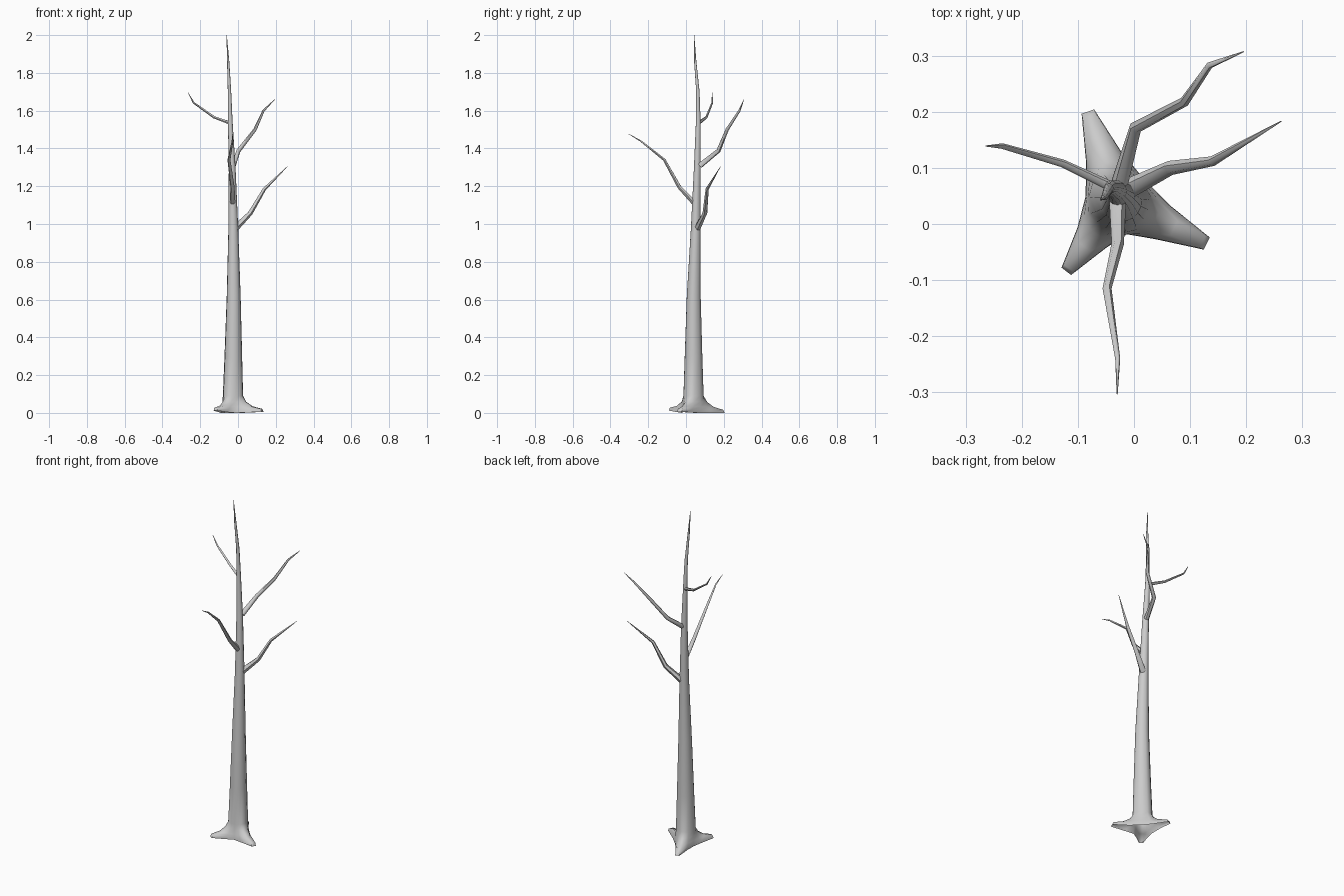
import bpy, bmesh, math
from mathutils import Vector

if "Cube" in bpy.data.objects:
    bpy.data.objects.remove(bpy.data.objects["Cube"])


def finish(bm, name, angle):
    bmesh.ops.recalc_face_normals(bm, faces=bm.faces)
    me = bpy.data.meshes.new(name)
    bm.to_mesh(me)
    bm.free()
    ob = bpy.data.objects.new(name, me)
    bpy.context.collection.objects.link(ob)
    bpy.ops.object.select_all(action='DESELECT')
    ob.select_set(True)
    bpy.context.view_layer.objects.active = ob
    bpy.ops.object.shade_smooth_by_angle(angle=math.radians(angle))
    return ob


def skin(bm, rings):
    for a, b in zip(rings, rings[1:]):
        n = len(a)
        for i in range(n):
            bm.faces.new((a[i], a[(i + 1) % n], b[(i + 1) % n], b[i]))


# Trunk with three flared roots: each root is (direction, reach, tip height)
roots = [(-25.5, 0.174, 0.006), (109, 0.17, 0.0), (233, 0.156, 0.012)]
# flare amount, height, centre x, centre y, radius
sections = [(1.0, 0.0, -0.027, 0.04, 0.060),
            (0.93, 0.016, -0.027, 0.04, 0.059),
            (0.45, 0.032, -0.027, 0.04, 0.058),
            (0.15, 0.058, -0.027, 0.04, 0.056),
            (0.0, 0.09, -0.027, 0.04, 0.054),
            (0, 0.3, -0.025, 0.040, 0.047),
            (0, 0.62, -0.023, 0.041, 0.037),
            (0, 0.98, -0.025, 0.052, 0.026),
            (0, 1.3, -0.031, 0.060, 0.018),
            (0, 1.54, -0.041, 0.065, 0.0125),
            (0, 1.70, -0.045, 0.063, 0.009),
            (0, 1.86, -0.052, 0.049, 0.006),
            (0, 2.0, -0.060, 0.043, 0.001)]
bm = bmesh.new()
rings = []
for f, z, cx, cy, r in sections:
    ring = []
    for k, (deg, reach, tip_z) in enumerate(roots):
        gap = ((roots[(k + 1) % 3][0] - deg) % 360) / 2
        # offset on the round trunk, offset on the root, share of the reach
        for a0, a1, s in ((-30, -21, 0.28), (-10, -4, 1), (10, 4, 1),
                          (30, 21, 0.28), (gap, gap, 0)):
            a = math.radians(deg + a0 + (a1 - a0) * f)
            rad = r + (reach - r) * s * f
            ring.append(bm.verts.new((cx + rad * math.cos(a),
                                      cy + rad * math.sin(a),
                                      z + tip_z * s * f)))
    rings.append(ring)
skin(bm, rings)
bm.faces.new(rings[-1])
finish(bm, "trunk", 60)


# Bent tapering branches
def branch(name, pts, radii, sides=6):
    pts = [Vector(p) for p in pts]
    bm = bmesh.new()
    rings = []
    for i, (p, r) in enumerate(zip(pts, radii)):
        d = (pts[min(i + 1, len(pts) - 1)] - pts[max(i - 1, 0)]).normalized()
        u = d.cross(Vector((0, 0, 1))).normalized()
        v = u.cross(d)
        rings.append([bm.verts.new(p + r * (u * math.cos(t) + v * math.sin(t)))
                      for t in (2 * math.pi * j / sides for j in range(sides))])
    skin(bm, rings)
    bm.faces.new(rings[0])
    bm.faces.new(rings[-1])
    return finish(bm, name, 60)


branch("lower_right_branch",
       [(-0.012, 0.062, 0.98), (0.065, 0.1, 1.057), (0.14, 0.112, 1.185),
        (0.262, 0.183, 1.305)], [0.018, 0.013, 0.009, 0.001])
branch("back_branch",
       [(-0.025, 0.075, 1.31), (0.003, 0.172, 1.388), (0.09, 0.218, 1.5),
        (0.135, 0.283, 1.6), (0.195, 0.307, 1.66)],
       [0.015, 0.0115, 0.009, 0.006, 0.001])
branch("front_branch",
       [(-0.029, 0.04, 1.115), (-0.029, -0.035, 1.195), (-0.048, -0.115, 1.34),
        (-0.029, -0.24, 1.44), (-0.03, -0.303, 1.476)],
       [0.015, 0.011, 0.008, 0.0045, 0.001])
branch("upper_left_branch",
       [(-0.043, 0.068, 1.535), (-0.127, 0.108, 1.565), (-0.235, 0.139, 1.642),
        (-0.264, 0.139, 1.695)], [0.009, 0.007, 0.005, 0.001])
